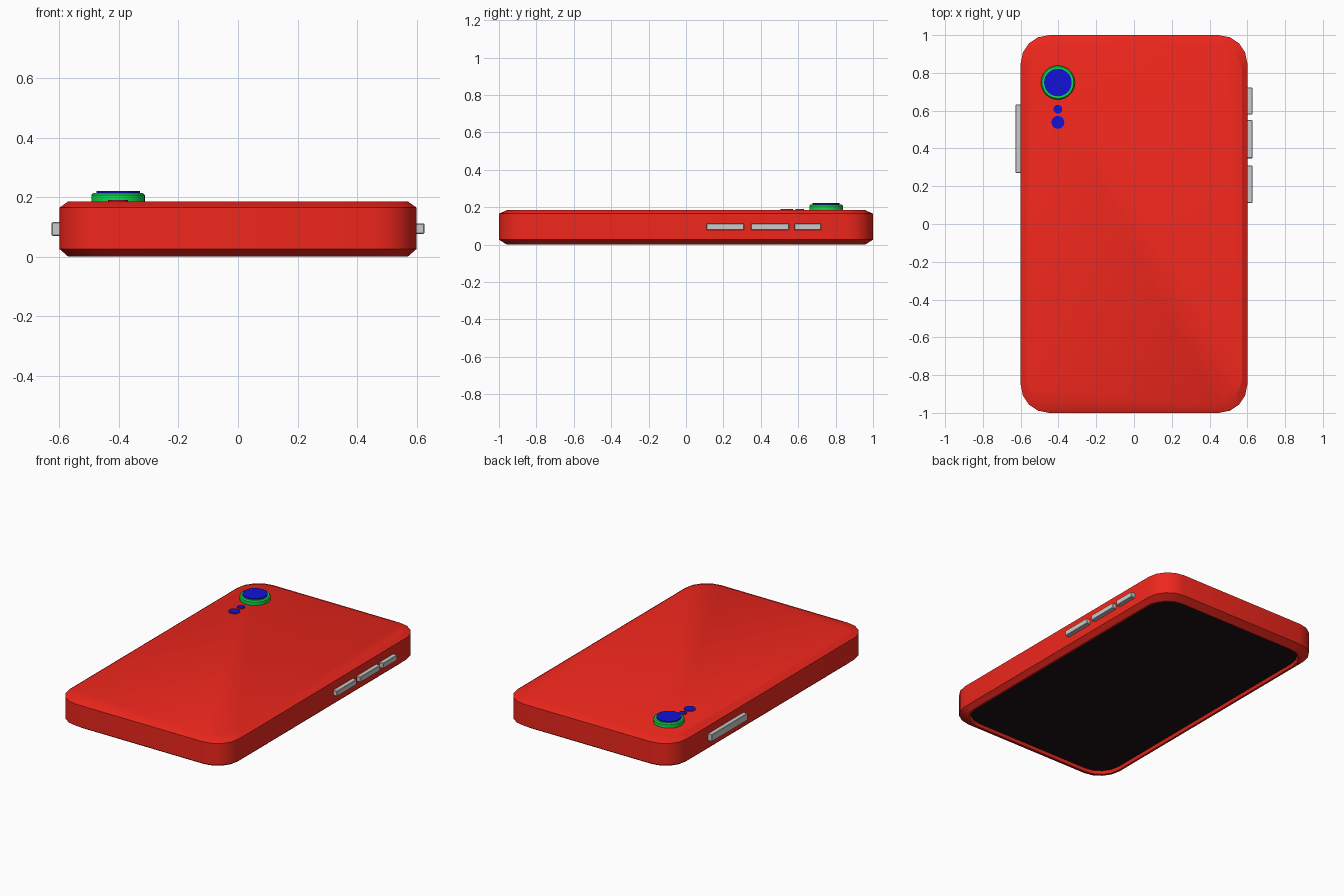
import bpy, bmesh, math

if "Cube" in bpy.data.objects:
    bpy.data.objects.remove(bpy.data.objects["Cube"])


def material(name, rgb):
    m = bpy.data.materials.new(name)
    m.diffuse_color = (*rgb, 1)
    m.use_nodes = True
    m.node_tree.nodes["Principled BSDF"].inputs["Base Color"].default_value = m.diffuse_color
    return m


RED = material("red", (0.87, 0.02, 0.012))
BLACK = material("black", (0.012, 0.006, 0.009))
GREEN = material("green", (0.005, 0.7, 0.07))
BLUE = material("blue", (0.006, 0.006, 0.7))


def finish(name, bm, mat=None, angle=40):
    bmesh.ops.recalc_face_normals(bm, faces=bm.faces)
    mesh = bpy.data.meshes.new(name)
    bm.to_mesh(mesh)
    bm.free()
    ob = bpy.data.objects.new(name, mesh)
    bpy.context.collection.objects.link(ob)
    if mat:
        mesh.materials.append(mat)
    bpy.ops.object.select_all(action='DESELECT')
    ob.select_set(True)
    bpy.context.view_layer.objects.active = ob
    bpy.ops.object.shade_smooth_by_angle(angle=math.radians(angle))
    return ob


def loft(name, rings, mat, caps=(True, True), angle=30):
    bm = bmesh.new()
    loops = [[bm.verts.new(p) for p in ring] for ring in rings]
    for a, b in zip(loops, loops[1:]):
        for i in range(len(a)):
            j = (i + 1) % len(a)
            bm.faces.new((a[i], a[j], b[j], b[i]))
    if caps[0]:
        bm.faces.new(loops[0])
    if caps[1]:
        bm.faces.new(loops[-1])
    return finish(name, bm, mat, angle)


def rounded_rect(dx, dy, z, r=0.15, seg=4):
    """Phone outline inset by dx, dy at height z."""
    sx, sy = (0.6 - dx) / 0.6, 1 - dy
    pts = []
    for k, (cx, cy) in enumerate(((1, 1), (-1, 1), (-1, -1), (1, -1))):
        for i in range(seg + 1):
            a = math.pi / 2 * (k + i / seg)
            pts.append((sx * (cx * (0.6 - r) + r * math.cos(a)),
                        sy * (cy * (1 - r) + r * math.sin(a)), z))
    return pts


def circle(x, y, r, z, n=32):
    return [(x + r * math.cos(2 * math.pi * i / n),
             y + r * math.sin(2 * math.pi * i / n), z) for i in range(n)]


# Case: recessed underside, chamfered rim, straight wall, chamfered back
profile = [(0.05, 0.06, 0.02), (0.042, 0.052, 0.0), (0.03, 0.042, 0.0),
           (0.0, 0.0, 0.026), (0.0, 0.0, 0.165), (0.028, 0.044, 0.185)]
loft("case", [rounded_rect(*p) for p in profile], RED, caps=(False, True), angle=23.5)

# Screen closing the recess
loft("screen", [rounded_rect(0.048, 0.058, 0.018),
                rounded_rect(0.048, 0.058, 0.03)], BLACK)

# Camera ring, lens, and the two small round sensors
CX, CY = -0.403, 0.749
loft("camera_ring", [circle(CX, CY, r, z) for r, z in
     ((0.09, 0.17), (0.09, 0.207), (0.084, 0.214), (0.07, 0.214))], GREEN)
loft("camera_lens", [circle(CX, CY, r, z) for r, z in
     ((0.073, 0.205), (0.073, 0.221))], BLUE)
for name, y, r in (("microphone", 0.608, 0.023), ("flash", 0.538, 0.034)):
    loft(name + "_base", [circle(CX, y, r, 0.17), circle(CX, y, r, 0.189)], RED,
         caps=(True, False))
    loft(name, [circle(CX, y, r, 0.189), circle(CX, y, r, 0.19)], BLUE)


# Side buttons
def button(name, side, y0, y1, z0, z1):
    bm = bmesh.new()
    bmesh.ops.create_cube(bm, size=1)
    for v in bm.verts:
        v.co = (side * 0.6 + v.co.x * 0.053, (y0 + y1) / 2 + v.co.y * (y1 - y0),
                (z0 + z1) / 2 + v.co.z * (z1 - z0))
    bmesh.ops.bevel(bm, geom=bm.edges[:], offset=0.003, segments=1, affect='EDGES')
    finish(name, bm, angle=30)


button("power_button", -1, 0.27, 0.632, 0.07, 0.116)
button("volume_down_button", 1, 0.11, 0.31, 0.077, 0.112)
button("volume_up_button", 1, 0.348, 0.55, 0.077, 0.112)
button("mute_switch", 1, 0.58, 0.722, 0.077, 0.112)
